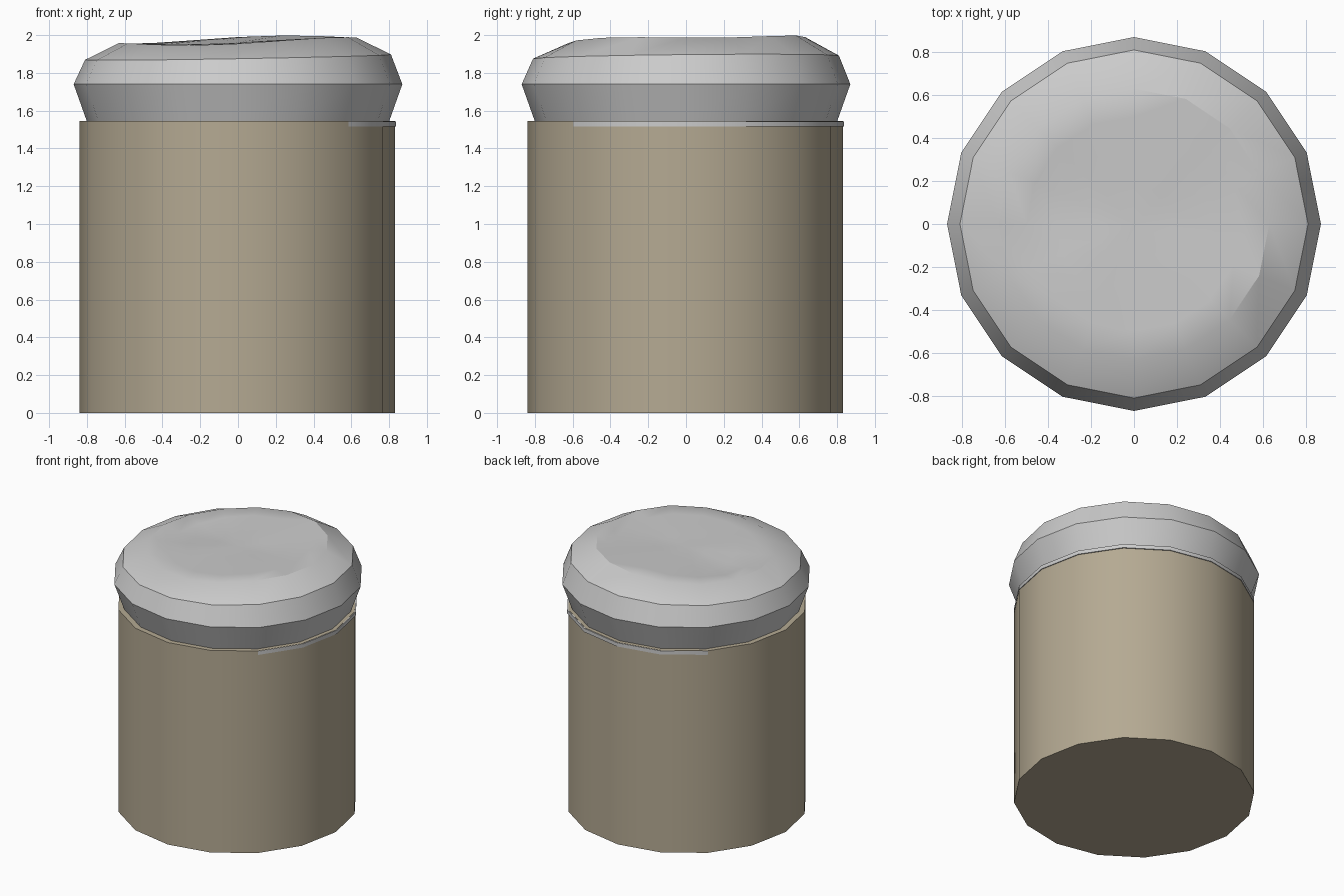
import bpy, bmesh
from math import sin, cos, pi, exp

if "Cube" in bpy.data.objects:
    bpy.data.objects.remove(bpy.data.objects["Cube"])

SIDES = 16


def khaki():
    m = bpy.data.materials.new("khaki")
    m.diffuse_color = (0.46, 0.40, 0.29, 1)
    m.use_nodes = True
    m.node_tree.nodes["Principled BSDF"].inputs["Base Color"].default_value = m.diffuse_color
    return m


def lathe(name, rings, center=(0, 0), top=None):
    """Stack of 16-sided rings (radius, z function of angle), capped both ends."""
    bm = bmesh.new()
    loops = []
    for r, zf in rings:
        loop = []
        for i in range(SIDES):
            a = 2 * pi * i / SIDES
            z = zf(a) if callable(zf) else zf
            loop.append(bm.verts.new((center[0] + r * cos(a), center[1] + r * sin(a), z)))
        loops.append(loop)
    for lo, hi in zip(loops, loops[1:]):
        for i in range(SIDES):
            j = (i + 1) % SIDES
            bm.faces.new((lo[i], lo[j], hi[j], hi[i]))
    bm.faces.new(loops[0][::-1])
    if top is None:
        bm.faces.new(loops[-1])
    else:
        c = bm.verts.new((center[0], center[1], top))
        for i in range(SIDES):
            bm.faces.new((loops[-1][i], loops[-1][(i + 1) % SIDES], c))
    me = bpy.data.meshes.new(name)
    bm.to_mesh(me)
    bm.free()
    ob = bpy.data.objects.new(name, me)
    bpy.context.collection.objects.link(ob)
    bpy.ops.object.select_all(action='DESELECT')
    ob.select_set(True)
    bpy.context.view_layer.objects.active = ob
    bpy.ops.object.shade_smooth_by_angle(angle=pi / 6)
    return ob


# cylindrical base, very slightly off centre under the cushion
base = lathe("base", [(0.835, 0), (0.835, 1.545)], center=(-0.005, -0.005))
base.data.materials.append(khaki())

# thin disc the cushion sits on
lathe("cushion_plate", [(0.836, 1.515), (0.836, 1.543)])


# soft cushion with an uneven, dented top
def rim(a):
    return 1.883 + 0.014 * cos(a) + 0.008 * sin(a)


def crown(a):
    return 1.972 + 0.02 * cos(a) + 0.012 * sin(a) + 0.008 * cos(3 * a + 0.75 * pi)


def inner(r):
    def z(a):
        x, y = r * cos(a), r * sin(a)
        dent = 0.03 * exp(-((x + 0.4) ** 2 + (y - 0.05) ** 2) / 0.05)
        return 1.962 + (crown(a) - 1.962) * r / 0.63 - dent
    return z


lathe("cushion", [(0.80, 1.543), (0.87, 1.74), (0.81, rim), (0.63, crown),
                  (0.5, inner(0.5)), (0.36, inner(0.36)), (0.18, inner(0.18))], top=1.96)
